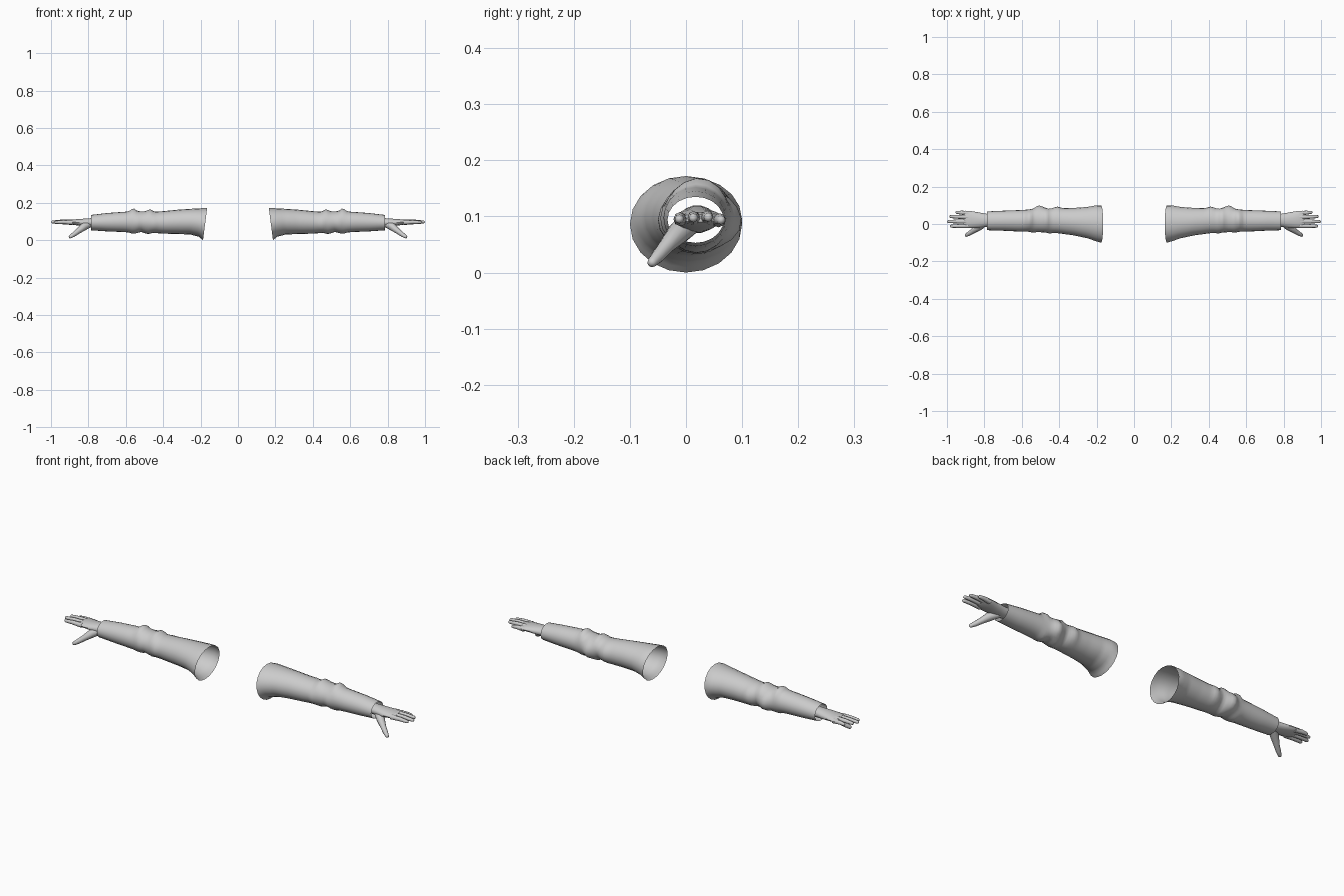
import bpy, bmesh, math
from mathutils import Vector

if "Cube" in bpy.data.objects:
    bpy.data.objects.remove(bpy.data.objects["Cube"])

grey = bpy.data.materials.new("plain grey")
grey.use_nodes = True
GREY = (0.6, 0.6, 0.6, 1)
grey.diffuse_color = GREY
grey.node_tree.nodes["Principled BSDF"].inputs["Base Color"].default_value = GREY


def bridge(bm, rings):
    """Skin a list of vertex rings with quads."""
    for a, b in zip(rings, rings[1:]):
        n = len(a)
        for i in range(n):
            j = (i + 1) % n
            bm.faces.new((a[i], a[j], b[j], b[i]))


def interpolate(table, x):
    """Smoothly blend the rows of a section table at position x."""
    for a, b in zip(table, table[1:]):
        if x <= b[0]:
            t = max(0, (x - a[0]) / (b[0] - a[0]))
            return [p + (q - p) * t for p, q in zip(a, b)]
    return table[-1]


def section(bm, row, sides, shape):
    """One oval ring across x; shape(x, angle) gives slant and bulge."""
    x, y0, y1, z0, z1 = row
    ring = []
    for i in range(sides):
        a = math.tau * i / sides
        slant, bulge = shape(x, a)
        c, s = math.cos(a), math.sin(a)
        ring.append(bm.verts.new((x + slant,
                                  (y0 + y1) / 2 + c * ((y1 - y0) / 2 + bulge),
                                  (z0 + z1) / 2 + s * ((z1 - z0) / 2 + bulge))))
    return ring


def tube(bm, points, radii, sides=8):
    """Tapered limb along a path with a rounded tip."""
    pts = [Vector(p) for p in points]
    end = (pts[-1] - pts[-2]).normalized()
    tip_r = radii[-1]
    tip = pts[-1].copy()
    pts[-1] = tip - end * tip_r
    pts.append(tip - end * tip_r * 0.35)
    radii = list(radii) + [tip_r * 0.75]
    rings = []
    for k, (p, r) in enumerate(zip(pts, radii)):
        d = (pts[min(k + 1, len(pts) - 1)] - pts[max(k - 1, 0)]).normalized()
        u = d.cross(Vector((0, 0, 1))).normalized()
        v = u.cross(d)
        rings.append([bm.verts.new(p + r * (math.cos(t) * u + math.sin(t) * v))
                      for t in (math.tau * i / sides for i in range(sides))])
    bridge(bm, rings)
    bm.faces.new(rings[0])
    top = bm.verts.new(tip)
    for i in range(sides):
        bm.faces.new((rings[-1][i], rings[-1][(i + 1) % sides], top))


def finish(bm, name):
    bmesh.ops.recalc_face_normals(bm, faces=bm.faces)
    mesh = bpy.data.meshes.new(name)
    bm.to_mesh(mesh)
    bm.free()
    mesh.materials.append(grey)
    obj = bpy.data.objects.new(name, mesh)
    bpy.context.collection.objects.link(obj)
    mirror = obj.modifiers.new("other_arm", "MIRROR")
    mirror.use_mirror_merge = False
    bpy.ops.object.select_all(action="DESELECT")
    obj.select_set(True)
    bpy.context.view_layer.objects.active = obj
    bpy.ops.object.shade_smooth_by_angle(angle=math.radians(50))


# Sleeve: open oval tube, rows are x, back and front extents, low and high
SLEEVE = [
    (0.176, -0.10, 0.10, 0.0, 0.172),
    (0.20, -0.093, 0.10, 0.018, 0.171),
    (0.25, -0.076, 0.091, 0.03, 0.168),
    (0.32, -0.061, 0.086, 0.033, 0.163),
    (0.40, -0.05, 0.085, 0.035, 0.155),
    (0.44, -0.046, 0.085, 0.038, 0.152),
    (0.50, -0.044, 0.088, 0.039, 0.154),
    (0.56, -0.041, 0.077, 0.04, 0.155),
    (0.62, -0.04, 0.074, 0.044, 0.151),
    (0.70, -0.036, 0.071, 0.047, 0.145),
    (0.786, -0.033, 0.067, 0.053, 0.135),
]
# Cloth folds: x, angle in degrees, height, length, spread in degrees
FOLDS = [
    (0.56, 80, 0.016, 0.016, 45),
    (0.47, 85, 0.012, 0.016, 50),
    (0.51, -10, 0.013, 0.022, 40),
    (0.41, 5, 0.008, 0.018, 40),
    (0.455, -30, -0.008, 0.014, 45),
    (0.48, -95, 0.006, 0.016, 40),
    (0.56, -85, 0.006, 0.018, 40),
    (0.52, -100, -0.005, 0.012, 50),
    (0.45, 190, 0.005, 0.016, 40),
    (0.54, 185, 0.004, 0.016, 40),
]


def cloth(x, a):
    bulge = 0
    for fx, deg, height, length, spread in FOLDS:
        da = (math.degrees(a) - deg + 180) % 360 - 180
        bulge += height * math.exp(-((x - fx) / length) ** 2 - (da / spread) ** 2)
    slant = -0.011 * math.sin(a) * max(0, 1 - (x - 0.176) / 0.1)
    return slant, bulge


bm = bmesh.new()
start, stop, steps = SLEEVE[0][0], SLEEVE[-1][0], 50
bridge(bm, [section(bm, interpolate(SLEEVE, start + (stop - start) * k / steps), 20, cloth)
            for k in range(steps + 1)])
finish(bm, "sleeves")

# Hand: flattened palm, four fingers and a drooping thumb
PALM = [
    (0.75, -0.012, 0.052, 0.07, 0.12),
    (0.79, -0.015, 0.055, 0.071, 0.118),
    (0.83, -0.021, 0.062, 0.074, 0.115),
    (0.87, -0.022, 0.069, 0.08, 0.112),
    (0.90, -0.02, 0.071, 0.085, 0.108),
    (0.912, -0.015, 0.066, 0.09, 0.104),
]
bm = bmesh.new()
rings = [section(bm, row, 14, lambda x, a: (0, 0)) for row in PALM]
bridge(bm, rings)
bm.faces.new(rings[-1])

# Fingers: base y, tip y, height, tip x
for y, tip_y, z, tip_x in [(-0.01, -0.012, 0.095, 0.985), (0.014, 0.013, 0.097, 1.0),
                           (0.037, 0.04, 0.098, 0.988), (0.058, 0.063, 0.093, 0.955)]:
    mid = (0.89 + tip_x) / 2
    tube(bm, [(0.885, y, z), (mid, (y + tip_y) / 2, z + 0.002), (tip_x, tip_y, z)],
         [0.0125, 0.0105, 0.008])

tube(bm, [(0.79, 0.012, 0.088), (0.825, -0.012, 0.072), (0.855, -0.034, 0.048),
          (0.88, -0.05, 0.029), (0.903, -0.064, 0.014)],
     [0.018, 0.021, 0.0145, 0.012, 0.009], 10)
finish(bm, "hands")
